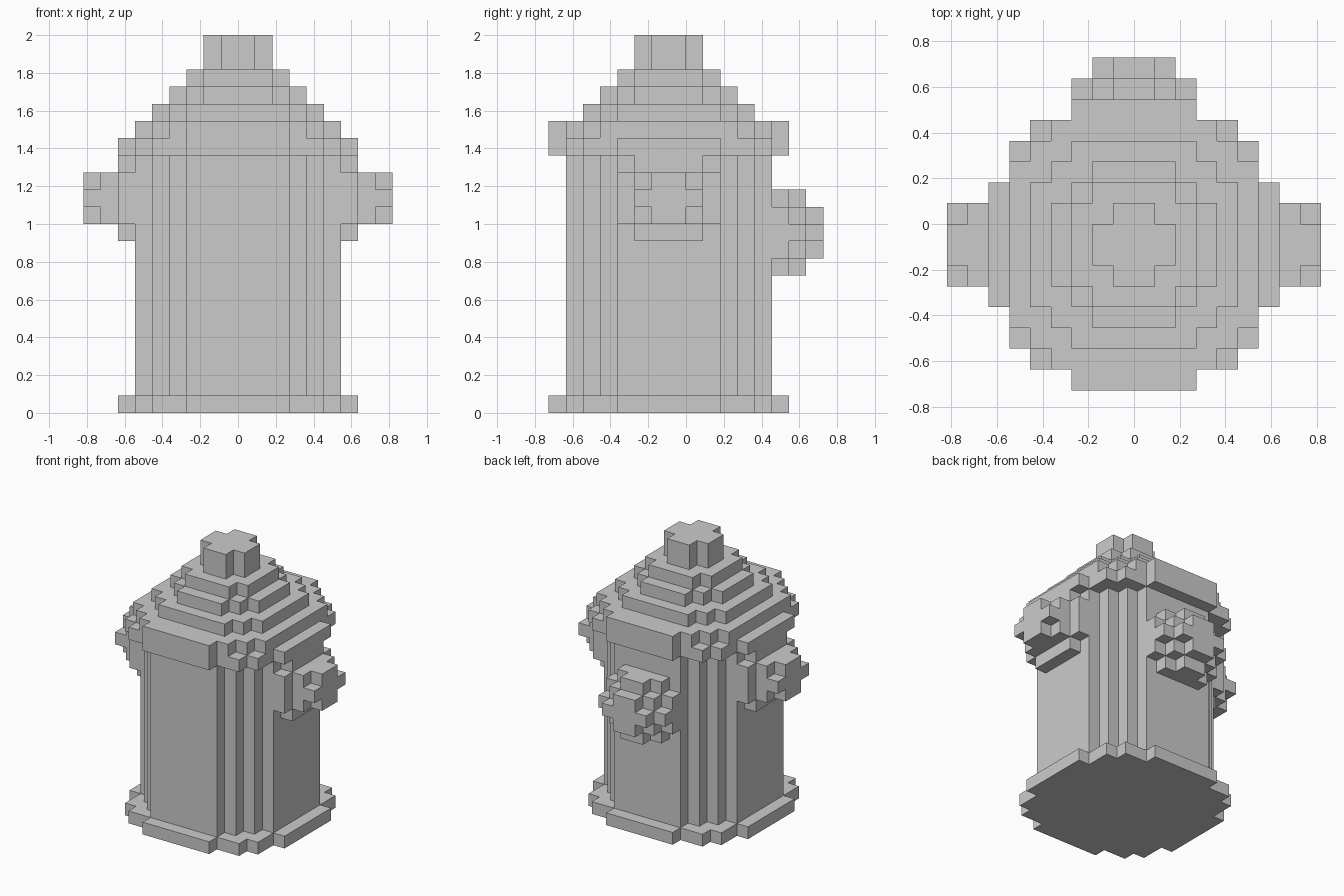
import bpy, bmesh
from mathutils import Vector

if "Cube" in bpy.data.objects:
    bpy.data.objects.remove(bpy.data.objects["Cube"])

U = 1 / 11      # size of one block
CY = -1         # body axis in y, in blocks


def stepped_outline(corners):
    """Full closed outline from the outer stair corners of one quadrant."""
    quad = [corners[0]]
    for (a0, b0), (a1, b1) in zip(corners, corners[1:]):
        quad += [(a1, b0), (a1, b1)]
    flip = quad[::-1]
    return (quad + [(-a, b) for a, b in flip]
            + [(-a, -b) for a, b in quad] + [(a, -b) for a, b in flip])


def place(axis, a, b, t, zc):
    if axis == 'z':
        return Vector((a, b + CY, t)) * U
    if axis == 'x':
        return Vector((t, a + CY, b + zc)) * U
    return Vector((a, t, b + zc)) * U


def part(name, axis, slabs, zc=0):
    """Extrude each (start, end, corners) slab along the axis."""
    bm = bmesh.new()
    for t0, t1, corners in slabs:
        pts = stepped_outline(corners)
        low = [bm.verts.new(place(axis, a, b, t0, zc)) for a, b in pts]
        high = [bm.verts.new(place(axis, a, b, t1, zc)) for a, b in pts]
        bm.faces.new(low)
        bm.faces.new(high)
        for i in range(len(pts)):
            j = (i + 1) % len(pts)
            bm.faces.new((low[i], low[j], high[j], high[i]))
    bmesh.ops.recalc_face_normals(bm, faces=bm.faces)
    mesh = bpy.data.meshes.new(name)
    bm.to_mesh(mesh)
    bm.free()
    obj = bpy.data.objects.new(name, mesh)
    bpy.context.collection.objects.link(obj)


wide = [(7, 3), (6, 5), (5, 6), (3, 7)]

# Base, barrel and stepped dome
part("base_flange", 'z', [(0, 1, wide)])
part("barrel", 'z', [(1, 15, [(6, 3), (5, 4), (4, 5), (3, 6)])])
part("dome", 'z', [
    (15, 16, wide),
    (16, 17, [(6, 4), (5, 5), (4, 6), (3, 7)]),
    (17, 18, [(5, 3), (4, 4), (3, 5)]),
    (18, 19, [(4, 2), (3, 3), (2, 4)]),
    (19, 20, [(3, 2), (2, 3)]),
])
part("top_nut", 'z', [(20, 22, [(2, 1), (1, 2)])])

# Side outlets: collar, cap and nut
collar = [(3, 1.5), (2, 2.5)]
nut = [(2, 0.5), (1, 1.5)]
for side, s in (("left", -1), ("right", 1)):
    part(side + "_outlet", 'x', [
        (6 * s, 7 * s, collar),
        (7 * s, 8 * s, [(2, 1.5)]),
        (8 * s, 9 * s, nut),
    ], zc=12.5)

# Back outlet
part("back_outlet", 'y', [
    (5, 6, collar),
    (6, 7, [(3, 0.5), (2, 1.5), (1, 2.5)]),
    (7, 8, nut),
], zc=10.5)
